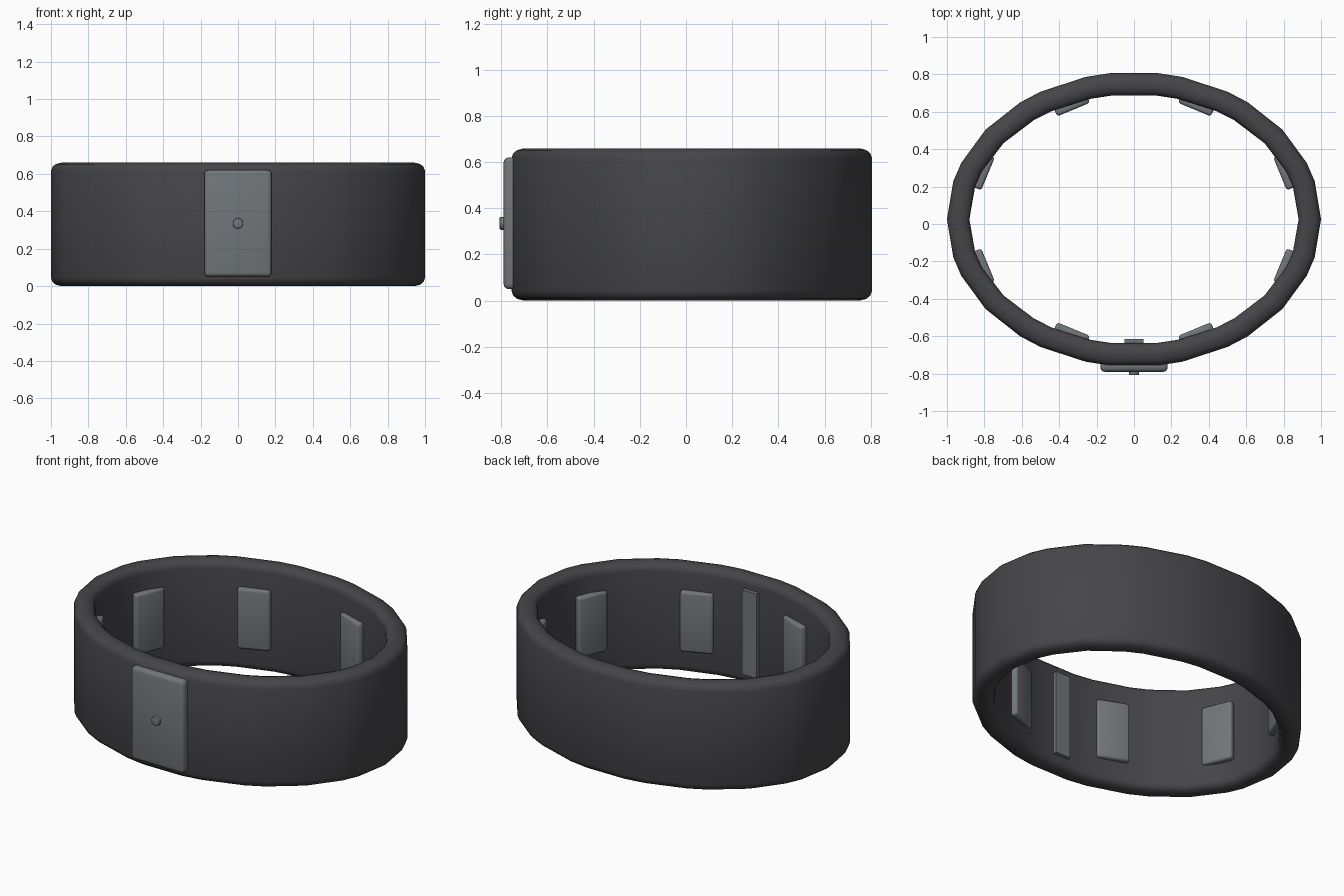
import bpy
import bmesh
from math import sin, cos, radians, pi

cube = bpy.data.objects.get("Cube")
if cube:
    bpy.data.objects.remove(cube, do_unlink=True)


def material(name, rgb):
    m = bpy.data.materials.new(name)
    m.use_nodes = True
    m.diffuse_color = (*rgb, 1)
    m.node_tree.nodes["Principled BSDF"].inputs["Base Color"].default_value = (*rgb, 1)
    return m


CHARCOAL = material("charcoal", (0.06, 0.06, 0.066))
GREY = material("slate grey", (0.17, 0.183, 0.193))

HEIGHT = 0.66
MID = HEIGHT / 2
CENTRE_Y = 0.025


def finish(name, bm, mat, angle=40):
    bmesh.ops.recalc_face_normals(bm, faces=bm.faces)
    mesh = bpy.data.meshes.new(name)
    bm.to_mesh(mesh)
    bm.free()
    mesh.materials.append(mat)
    ob = bpy.data.objects.new(name, mesh)
    bpy.context.collection.objects.link(ob)
    bpy.ops.object.select_all(action='DESELECT')
    ob.select_set(True)
    bpy.context.view_layer.objects.active = ob
    bpy.ops.object.shade_smooth_by_angle(angle=radians(angle))
    return ob


def block(name, size, location, turn=0, bevel=0.015):
    bm = bmesh.new()
    bmesh.ops.create_cube(bm, size=1)
    bmesh.ops.scale(bm, vec=size, verts=bm.verts)
    if bevel:
        bmesh.ops.bevel(bm, geom=bm.edges[:], offset=bevel, segments=3,
                        profile=0.5, affect='EDGES')
    ob = finish(name, bm, GREY)
    ob.location = location
    ob.rotation_euler.z = turn
    return ob


# Oval band: rounded wall profile (x radius, y radius, z) swept round the oval
quarter = [0, 15, 22.5, 37.5, 52.5, 60, 75, 82.5]
half = quarter + [180 - a for a in reversed(quarter[1:])]
outer_angles = half + [a + 180 for a in half]
outer_profile = [(0.945, 0), (0.975, 0.008), (0.992, 0.022), (1, 0.045)]
inner_profile = [(0.925, 0), (0.90, 0.008), (0.885, 0.022), (0.88, 0.045)]


def mirrored(profile):
    return profile + [(r, HEIGHT - z) for r, z in reversed(profile)]


bm = bmesh.new()
rings = []
for r, z in mirrored(outer_profile) + mirrored(inner_profile)[::-1]:
    ring = []
    for a in outer_angles:
        t = radians(a)
        ring.append(bm.verts.new((r * cos(t), CENTRE_Y + (r - 0.212) * sin(t), z)))
    rings.append(ring)
count = len(outer_angles)
for i, ring in enumerate(rings):
    nxt = rings[(i + 1) % len(rings)]
    for j in range(count):
        k = (j + 1) % count
        bm.faces.new((ring[j], ring[k], nxt[k], nxt[j]))
finish("band", bm, CHARCOAL, 60)

# Eight sensor pads around the inner wall
for i in range(8):
    t = radians(22.5 + 45 * i)
    block(f"inner_pad_{i + 1}", (0.05, 0.19, 0.37),
          (0.87 * cos(t) * 0.925 / 0.925, CENTRE_Y + 0.66 * sin(t), MID), t)

# Front clasp plate, its strip on the inner wall, and the button
block("front_plate", (0.36, 0.09, 0.57), (0, -0.745, 0.335), 0, 0.022)
block("inner_strip", (0.10, 0.03, 0.52), (0, -0.630, MID), 0, 0)

bm = bmesh.new()
bmesh.ops.create_cone(bm, cap_ends=True, segments=24, radius1=0.028,
                      radius2=0.028, depth=0.04)
bmesh.ops.bevel(bm, geom=[e for e in bm.edges if abs(e.verts[0].co.z - e.verts[1].co.z) < 0.001],
                offset=0.006, segments=2, profile=0.5, affect='EDGES')
button = finish("front_button", bm, GREY)
button.rotation_euler.x = pi / 2
button.location = (0, -0.788, 0.335)
